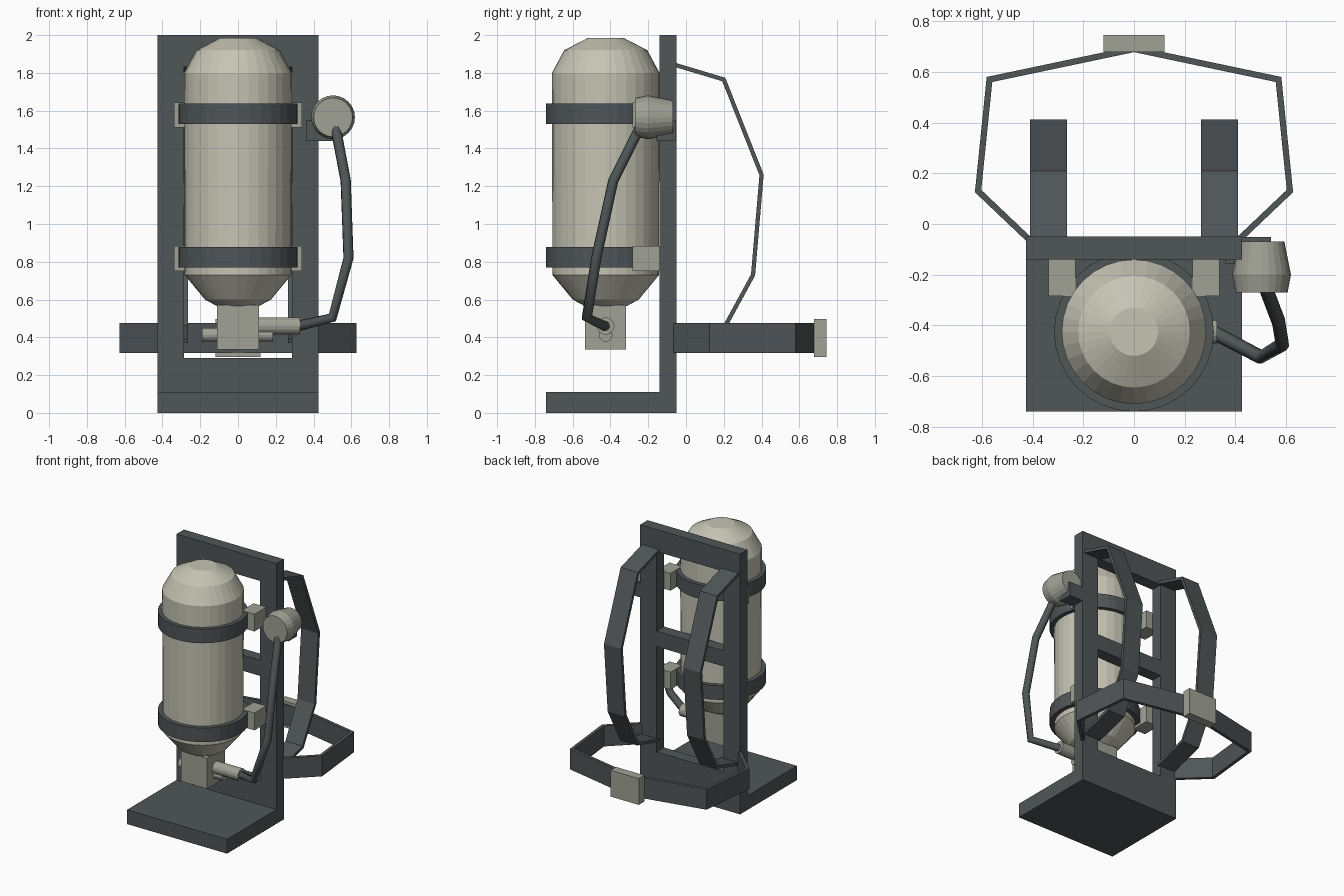
import bpy, bmesh, math
from mathutils import Vector, Matrix

cube = bpy.data.objects.get("Cube")
if cube:
    bpy.data.objects.remove(cube, do_unlink=True)


def material(name, rgb):
    m = bpy.data.materials.new(name)
    m.use_nodes = True
    m.diffuse_color = (*rgb, 1)
    m.node_tree.nodes["Principled BSDF"].inputs["Base Color"].default_value = (*rgb, 1)
    return m


DARK = material("dark grey", (0.08, 0.092, 0.096))
CREAM = material("tank cream", (0.56, 0.55, 0.455))
METAL = material("grey metal", (0.35, 0.36, 0.30))


def finish(name, bm, mat):
    bmesh.ops.recalc_face_normals(bm, faces=bm.faces)
    me = bpy.data.meshes.new(name)
    bm.to_mesh(me)
    bm.free()
    me.materials.append(mat)
    ob = bpy.data.objects.new(name, me)
    bpy.context.collection.objects.link(ob)
    return ob


def box(name, x, y, z, mat):
    bm = bmesh.new()
    size = Matrix.Diagonal((x[1] - x[0], y[1] - y[0], z[1] - z[0], 1))
    mid = Vector((sum(x) / 2, sum(y) / 2, sum(z) / 2))
    bmesh.ops.create_cube(bm, size=1, matrix=Matrix.Translation(mid) @ size)
    return finish(name, bm, mat)


def lathe(name, profile, origin, mat, turn=Matrix(), sides=32, ring=False):
    """Revolve (radius, height) points about the turned z axis; cap the ends or close into a ring."""
    bm = bmesh.new()
    place = Matrix.Translation(origin) @ turn
    loops = []
    for r, h in profile:
        angles = [math.tau * i / sides for i in range(sides)]
        loops.append([bm.verts.new(place @ Vector((r * math.cos(a), r * math.sin(a), h))) for a in angles])
    pairs = list(zip(loops, loops[1:]))
    if ring:
        pairs.append((loops[-1], loops[0]))
    else:
        bm.faces.new(loops[0])
        bm.faces.new(loops[-1])
    for a, b in pairs:
        for i in range(sides):
            j = (i + 1) % sides
            bm.faces.new((a[i], a[j], b[j], b[i]))
    return finish(name, bm, mat)


def ribbon(name, path, across, width, thick, mat):
    """Flat mitred strap along a path, with its width along the given axis."""
    bm = bmesh.new()
    pts = [Vector(p) for p in path]
    across = Vector(across)
    loops = []
    for i, p in enumerate(pts):
        before = (p - pts[i - 1]).normalized() if i else None
        after = (pts[i + 1] - p).normalized() if i < len(pts) - 1 else None
        before, after = before or after, after or before
        normal = across.cross(before + after).normalized()
        normal *= thick / 2 / normal.dot(across.cross(before))
        side = across * width / 2
        loops.append([bm.verts.new(p + q) for q in
                      (side + normal, side - normal, -side - normal, -side + normal)])
    for a, b in zip(loops, loops[1:]):
        for i in range(4):
            j = (i + 1) % 4
            bm.faces.new((a[i], a[j], b[j], b[i]))
    bm.faces.new(loops[0])
    bm.faces.new(loops[-1])
    return finish(name, bm, mat)


# Back frame: a plate with two windows, leaving a crossbar
xs = (-0.425, -0.285, 0.285, 0.425)
zs = (0, 0.29, 1.1, 1.22, 1.83, 2)
bm = bmesh.new()
grid = [[bm.verts.new((x, -0.14, z)) for x in xs] for z in zs]
for row in range(5):
    for col in range(3):
        if not (col == 1 and row in (1, 3)):
            bm.faces.new((grid[row][col], grid[row][col + 1],
                          grid[row + 1][col + 1], grid[row + 1][col]))
plate = bmesh.ops.extrude_face_region(bm, geom=bm.faces[:], use_keep_orig=True)
bmesh.ops.translate(bm, vec=(0, 0.09, 0),
                    verts=[g for g in plate["geom"] if isinstance(g, bmesh.types.BMVert)])
finish("back_frame", bm, DARK)
box("base_plate", (-0.425, 0.425), (-0.74, -0.14), (0, 0.11), DARK)

# Tank with chamfered ends, bands and clamps
AXIS_Y = -0.425
lathe("tank", [(0.11, 0.565), (0.175, 0.6), (0.282, 0.73), (0.285, 1.8),
               (0.22, 1.92), (0.095, 1.985)], (0, AXIS_Y, 0), CREAM)
for level, low in (("lower", 0.77), ("upper", 1.53)):
    lathe(level + "_band", [(0.28, 0), (0.315, 0), (0.315, 0.108), (0.28, 0.108)],
          (0, AXIS_Y, low), DARK, ring=True)
    for side, s in (("left", 1), ("right", -1)):
        box(f"{level}_{side}_clamp", sorted((s * 0.23, s * 0.338)), (-0.283, -0.14),
            (low - 0.02, low + 0.113), METAL)

# Valve block with its cross pipes
box("valve_block", (-0.11, 0.11), (-0.535, -0.318), (0.335, 0.57), METAL)
TO_X = Matrix.Rotation(math.pi / 2, 4, "Y")
lathe("valve_pipe", [(0.036, -0.19), (0.036, 0.185)], (0, AXIS_Y, 0.413), METAL, TO_X, 16)
lathe("hose_outlet", [(0.046, 0.1), (0.046, 0.328)], (0, AXIS_Y, 0.46), METAL, TO_X, 16)

# Hose
curve = bpy.data.curves.new("hose", "CURVE")
curve.dimensions = "3D"
curve.bevel_depth = 0.028
curve.bevel_resolution = 2
curve.use_fill_caps = True
points = [(0.3, -0.42, 0.455), (0.5, -0.525, 0.505), (0.585, -0.475, 0.82),
          (0.57, -0.385, 1.23), (0.515, -0.24, 1.52)]
spline = curve.splines.new("POLY")
spline.points.add(len(points) - 1)
for pt, co in zip(spline.points, points):
    pt.co = (*co, 1)
curve.materials.append(DARK)
bpy.context.collection.objects.link(bpy.data.objects.new("hose", curve))

# Mouthpiece and its bracket
TO_Y = Matrix.Rotation(-math.pi / 2, 4, "X")
lathe("mouthpiece", [(0.103, -0.27), (0.116, -0.2), (0.09, -0.07)],
      (0.503, 0, 1.565), METAL, TO_Y, 24)
box("mouthpiece_bracket", (0.36, 0.54), (-0.157, -0.052), (1.44, 1.55), DARK)

# Shoulder straps
for side, s in (("left", 1), ("right", -1)):
    x = s * 0.3375
    ribbon(side + "_shoulder_strap",
           [(x, -0.06, 1.843), (x, 0.2, 1.765), (x, 0.4, 1.26), (x, 0.355, 0.73),
            (x, 0.205, 0.455), (x, -0.06, 0.38)], (1, 0, 0), 0.145, 0.022, DARK)

# Waist belt and buckle
half = [(0.415, -0.06), (0.615, 0.13), (0.57, 0.57), (0, 0.69)]
path = half + [(-x, y) for x, y in reversed(half[:-1])]
ribbon("waist_belt", [(x, y, 0.397) for x, y in path], (0, 0, 1), 0.158, 0.024, DARK)
box("belt_buckle", (-0.12, 0.12), (0.678, 0.745), (0.295, 0.497), METAL)
